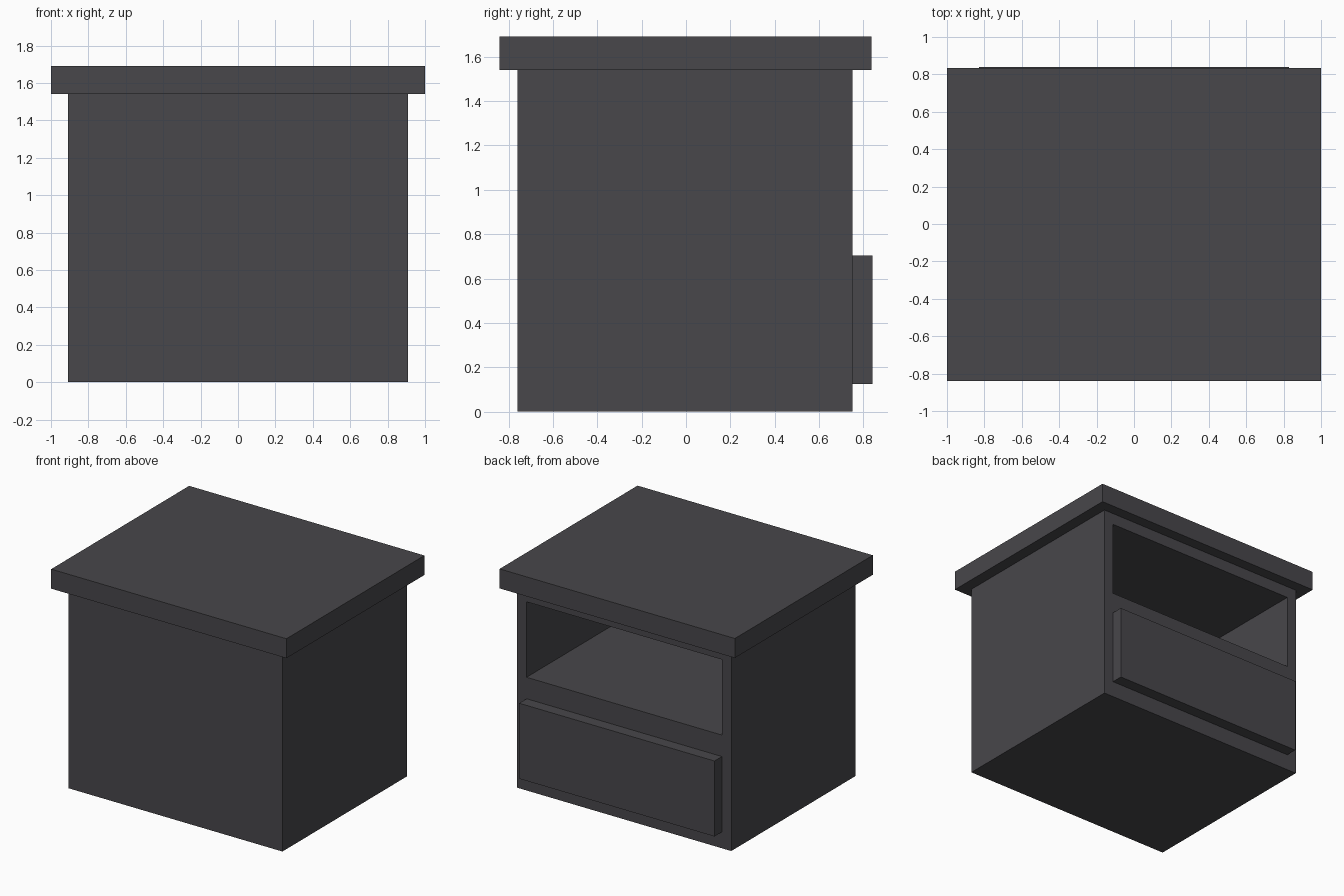
import bpy
import bmesh
from mathutils import Vector

old = bpy.data.objects.get("Cube")
if old:
    bpy.data.objects.remove(old, do_unlink=True)

# Single dark grey finish
grey = bpy.data.materials.new("dark grey")
grey.use_nodes = True
colour = (0.065, 0.063, 0.070, 1)
grey.diffuse_color = colour
grey.node_tree.nodes["Principled BSDF"].inputs["Base Color"].default_value = colour


def box_mesh(low, high):
    """A bmesh box spanning two opposite corners."""
    low, high = Vector(low), Vector(high)
    bm = bmesh.new()
    bmesh.ops.create_cube(bm, size=1)
    for v in bm.verts:
        v.co = (low + high) / 2 + v.co * (high - low)
    return bm


def finish(name, bm):
    bmesh.ops.recalc_face_normals(bm, faces=bm.faces)
    mesh = bpy.data.meshes.new(name)
    bm.to_mesh(mesh)
    bm.free()
    mesh.materials.append(grey)
    obj = bpy.data.objects.new(name, mesh)
    bpy.context.collection.objects.link(obj)
    return obj


# Cabinet body with an open shelf recessed into the back side
SHELF_X, SHELF_LOW, SHELF_HIGH, SHELF_END = 0.83, 0.87, 1.45, -0.67
body = box_mesh((-0.91, -0.76, 0), (0.91, 0.75, 1.54))
opening = max(body.faces, key=lambda f: f.calc_center_median().y)
bmesh.ops.inset_individual(body, faces=[opening], thickness=0.1)
middle = opening.calc_center_median()
for v in opening.verts:
    v.co.x = SHELF_X if v.co.x > middle.x else -SHELF_X
    v.co.z = SHELF_HIGH if v.co.z > middle.z else SHELF_LOW
inner = bmesh.ops.extrude_discrete_faces(body, faces=[opening])["faces"][0]
for v in inner.verts:
    v.co.y = SHELF_END
finish("cabinet_body", body)

# Overhanging top slab
finish("top_slab", box_mesh((-1, -0.84, 1.54), (1, 0.835, 1.69)))

# Protruding drawer front below the shelf
finish("drawer_front", box_mesh((-0.83, 0.75, 0.125), (0.83, 0.84, 0.705)))
